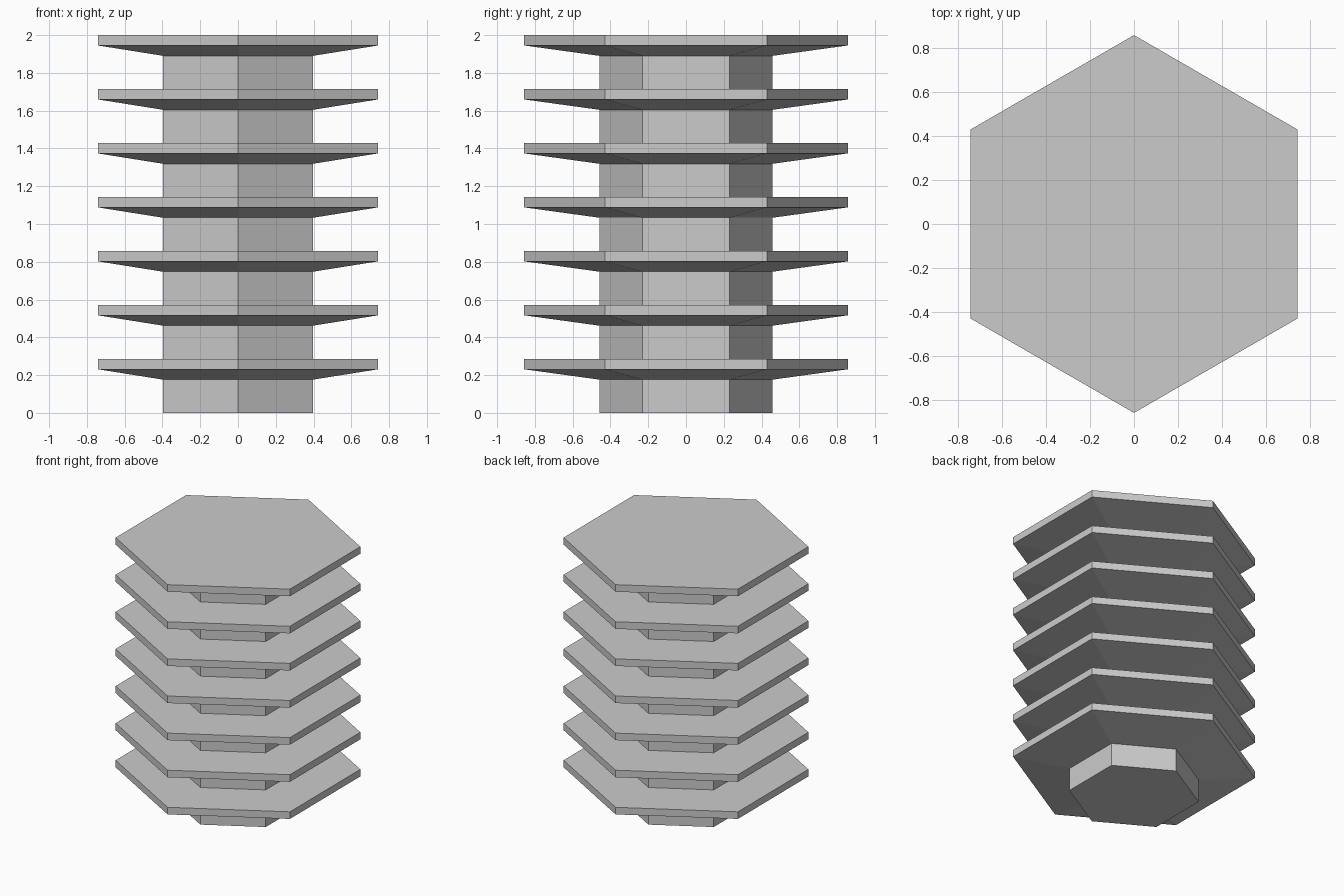
import bpy, bmesh
from math import sin, cos, pi

if "Cube" in bpy.data.objects:
    bpy.data.objects.remove(bpy.data.objects["Cube"])

STOREYS = 7
PITCH = 2 / STOREYS        # height of one storey
CORE_R, SLAB_R = 0.458, 0.857
EAVE_LOW, EAVE_HIGH = 0.176, 0.231


def hex_ring(bm, radius, z):
    # hexagon with corners on the y axis and flats facing x
    return [bm.verts.new((radius * cos(pi / 2 + i * pi / 3),
                          radius * sin(pi / 2 + i * pi / 3), z)) for i in range(6)]


# Profile: core wall, sloping underside, slab rim, then back in to the next core
profile = []
for s in range(STOREYS):
    z = s * PITCH
    profile += [(CORE_R, z), (CORE_R, z + EAVE_LOW),
                (SLAB_R, z + EAVE_HIGH), (SLAB_R, z + PITCH)]

# Tiered hexagonal tower, one closed flat-shaded skin
bm = bmesh.new()
rings = [hex_ring(bm, r, z) for r, z in profile]
for low, high in zip(rings, rings[1:]):
    for i in range(6):
        j = (i + 1) % 6
        bm.faces.new((low[i], low[j], high[j], high[i]))
bm.faces.new(rings[0][::-1])
bm.faces.new(rings[-1])
bmesh.ops.recalc_face_normals(bm, faces=bm.faces)

mesh = bpy.data.meshes.new("tiered_tower")
bm.to_mesh(mesh)
bm.free()
bpy.context.collection.objects.link(bpy.data.objects.new("tiered_tower", mesh))
